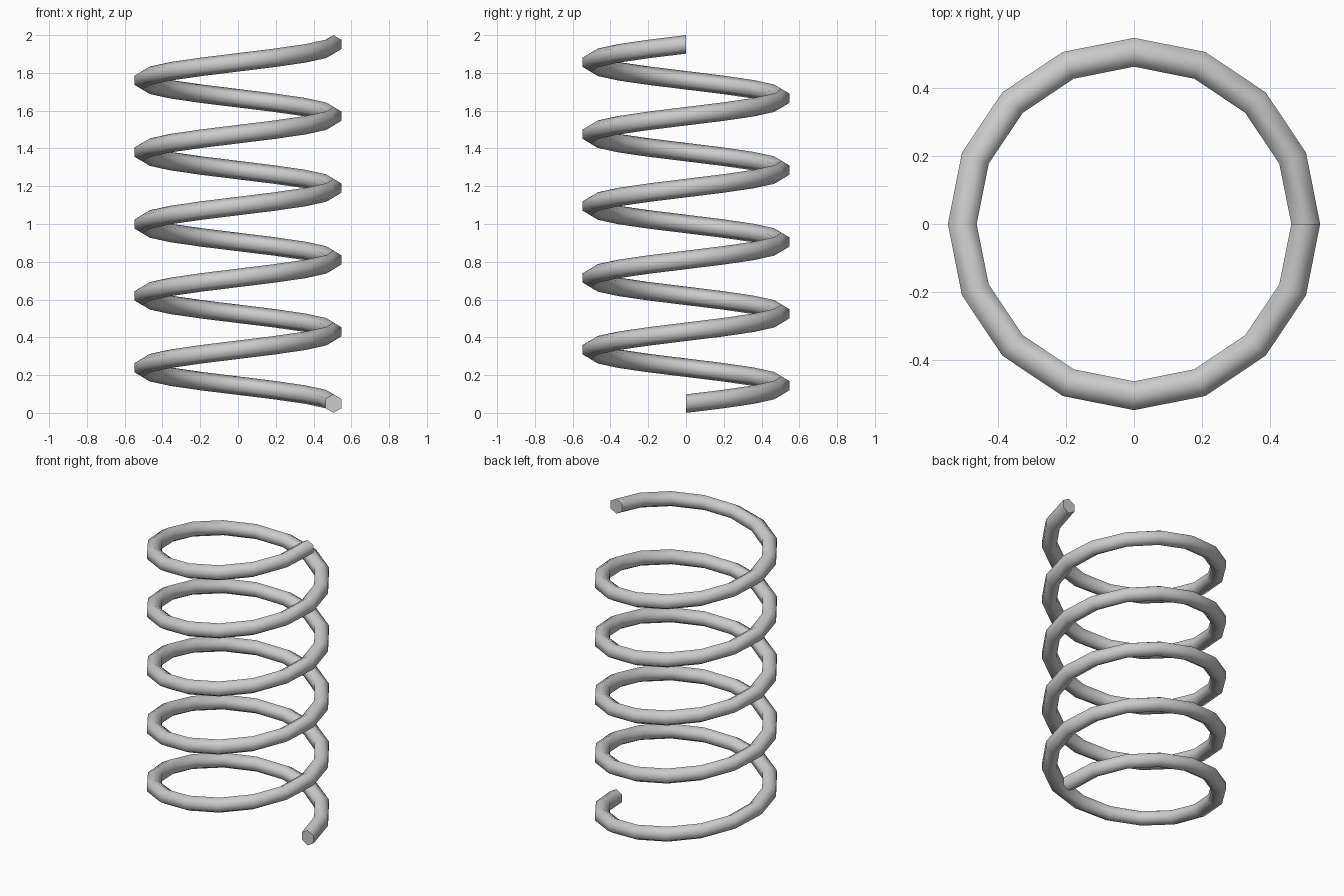
import bpy, bmesh, math

if "Cube" in bpy.data.objects:
    bpy.data.objects.remove(bpy.data.objects["Cube"])

COIL_R = 0.505     # coil radius to wire centre
WIRE_R = 0.049     # hexagonal wire radius
TURNS, STEPS, SIDES = 5, 16, 6
PITCH = (2 - 2 * WIRE_R) / TURNS

bm = bmesh.new()

# Hexagonal sections, upright in radial planes, climbing along a helix
rings = []
for i in range(TURNS * STEPS + 1):
    a = 2 * math.pi * i / STEPS
    z0 = WIRE_R + PITCH * i / STEPS
    ring = []
    for k in range(SIDES):
        t = math.pi / 2 + 2 * math.pi * k / SIDES
        r = COIL_R + WIRE_R * math.cos(t)
        ring.append(bm.verts.new((r * math.cos(a), r * math.sin(a), z0 + WIRE_R * math.sin(t))))
    rings.append(ring)

# Wire skin
for lo, hi in zip(rings, rings[1:]):
    for k in range(SIDES):
        n = (k + 1) % SIDES
        bm.faces.new((lo[k], lo[n], hi[n], hi[k]))

# End caps
bm.faces.new(rings[0])
bm.faces.new(rings[-1])
bmesh.ops.recalc_face_normals(bm, faces=bm.faces[:])

mesh = bpy.data.meshes.new("coil_spring")
bm.to_mesh(mesh)
bm.free()
spring = bpy.data.objects.new("coil_spring", mesh)
bpy.context.collection.objects.link(spring)

# Smooth wire with crisp end caps
bpy.context.view_layer.objects.active = spring
spring.select_set(True)
bpy.ops.object.shade_smooth_by_angle(angle=math.radians(70))
